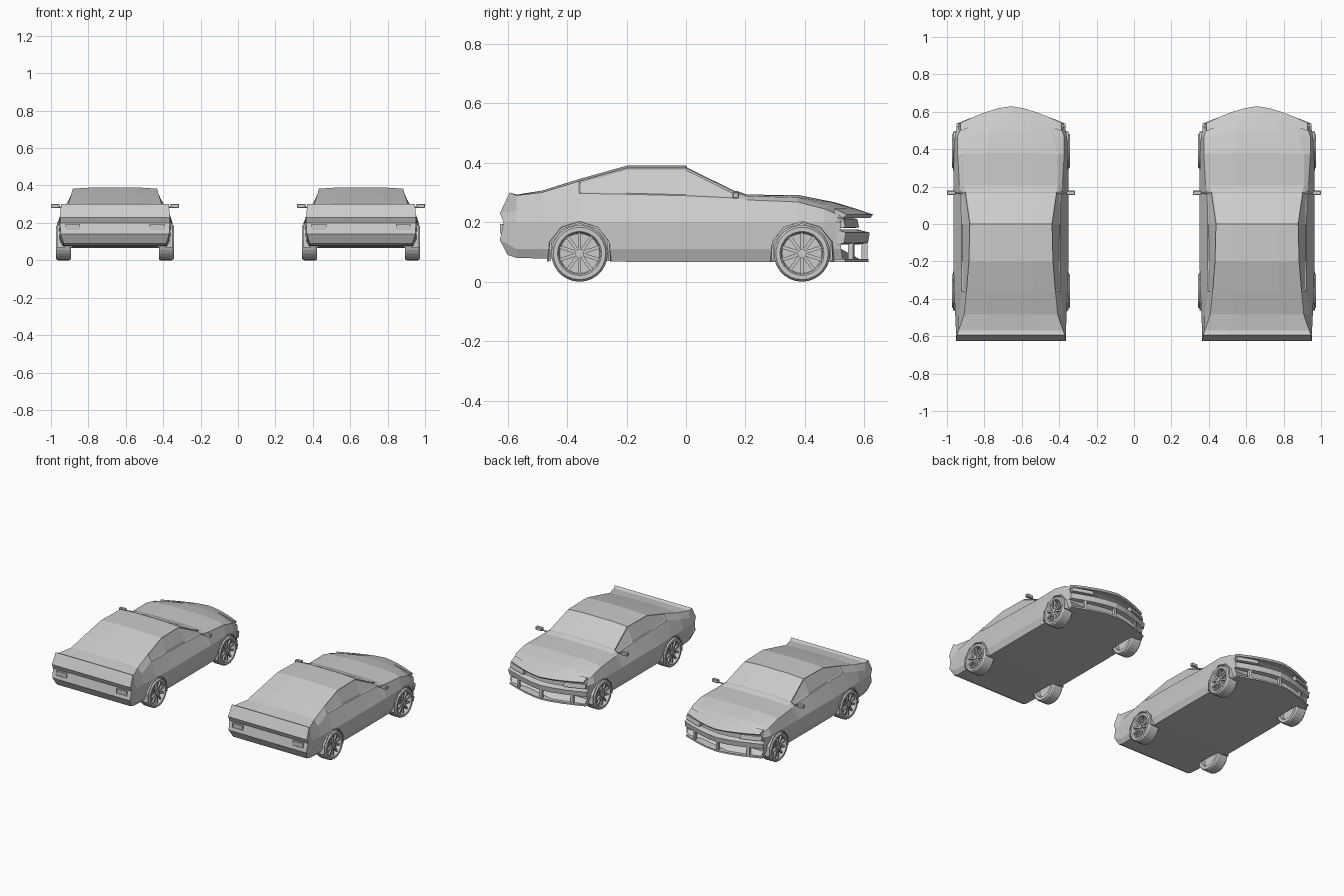
import bpy, bmesh
from math import pi, cos, sin
from mathutils import Matrix

if "Cube" in bpy.data.objects:
    bpy.data.objects.remove(bpy.data.objects["Cube"])

grey = bpy.data.materials.new("plain grey")
grey.use_nodes = True
GREY = (0.6, 0.6, 0.6, 1)
grey.diffuse_color = GREY
grey.node_tree.nodes["Principled BSDF"].inputs["Base Color"].default_value = GREY

parts = []


def finish(bm, name):
    """Turn a bmesh into a grey object and remember it as a car part."""
    bmesh.ops.recalc_face_normals(bm, faces=bm.faces)
    mesh = bpy.data.meshes.new(name)
    bm.to_mesh(mesh)
    bm.free()
    mesh.materials.append(grey)
    obj = bpy.data.objects.new(name, mesh)
    bpy.context.collection.objects.link(obj)
    parts.append(obj)
    return obj


def bow(x, y, depth=0.08):
    """Sweep the nose backwards towards its corners."""
    t = min(max((y - 0.3) / 0.3, 0), 1)
    return y - depth * (abs(x) / 0.29) ** 1.5 * t * t


def add_box(bm, size, centre, turn=None):
    matrix = (turn or Matrix()) @ Matrix.Translation(centre) @ Matrix.Diagonal((*size, 1))
    bmesh.ops.create_cube(bm, size=1, matrix=matrix)


def revolve(bm, profile, steps, y, side):
    """Revolve (x, radius) points around the wheel axle."""
    rings = []
    for k in range(steps):
        a = 2 * pi * k / steps
        rings.append([bm.verts.new((side * x, y + r * cos(a), AXLE_Z + r * sin(a)))
                      for x, r in profile])
    n = len(profile)
    for k in range(steps):
        a, b = rings[k], rings[(k + 1) % steps]
        for i in range(n):
            j = (i + 1) % n
            bm.faces.new((a[i], a[j], b[j], b[i]))


AXLE_Z = 0.095
AXLES = (-0.358, 0.39)
SIDES = (-1, 1)

# Body stations: y, floor z, half width, belt width, belt z, top width, edge z, centre z
stations = [
    (-0.605, 0.09, 0.294, 0.294, 0.23, 0.288, 0.3, 0.3),
    (-0.57, 0.08, 0.294, 0.285, 0.24, 0.28, 0.29, 0.293),
    (-0.485, 0.078, 0.298, 0.28, 0.265, 0.25, 0.3, 0.306),
    (-0.36, 0.072, 0.303, 0.263, 0.297, 0.238, 0.338, 0.345),
    (-0.2, 0.067, 0.308, 0.264, 0.294, 0.225, 0.383, 0.39),
    (0, 0.067, 0.308, 0.265, 0.289, 0.22, 0.383, 0.39),
    (0.172, 0.067, 0.308, 0.267, 0.281, 0.245, 0.298, 0.305),
    (0.205, 0.067, 0.308, 0.275, 0.275, 0.25, 0.288, 0.293),
    (0.38, 0.067, 0.305, 0.285, 0.268, 0.25, 0.283, 0.291),
    (0.5, 0.067, 0.3, 0.285, 0.245, 0.22, 0.257, 0.267),
    (0.57, 0.067, 0.292, 0.27, 0.225, 0.2, 0.236, 0.246),
    (0.6, 0.067, 0.29, 0.27, 0.215, 0.2, 0.225, 0.23),
]
# How far the tail columns lean in y, from floor to roof
tail_lean = (0.005, 0.005, -0.021, -0.008, -0.021, 0.012, 0.012, 0.012)


def section(k):
    y, floor, w, belt_w, belt_z, top_w, edge_z, top_z = stations[k]
    sill = 0.14 if k == 0 else 0.11
    half = [(0, floor), (w - 0.02, floor), (w - 0.004, sill), (w, 0.2),
            (belt_w, belt_z), (top_w, edge_z), (top_w / 2, top_z), (0, top_z)]
    pts = [(x, bow(x, y + (tail_lean[i] if k == 0 else 0)), z)
           for i, (x, z) in enumerate(half)]
    return pts + [(-x, py, z) for x, py, z in pts[-2:0:-1]]


bm = bmesh.new()
rows = [[bm.verts.new(p) for p in section(k)] for k in range(len(stations))]
N = len(rows[0])
panels = {}
for k in range(len(rows) - 1):
    for i in range(N):
        j = (i + 1) % N
        panels[k, i] = bm.faces.new((rows[k][i], rows[k][j], rows[k + 1][j], rows[k + 1][i]))
for row in (rows[0], rows[-1]):
    bm.faces.new((row[0], row[1], row[2], row[-2], row[-1]))
    for i in (2, 3):
        bm.faces.new((row[i], row[i + 1], row[-i - 1], row[-i]))
    bm.faces.new(row[4:11])
# Recessed side windows and windscreen
for group in ([panels[k, 4] for k in (3, 4, 5)], [panels[k, 9] for k in (3, 4, 5)],
              [panels[5, i] for i in (5, 6, 7, 8)]):
    bmesh.ops.recalc_face_normals(bm, faces=bm.faces)
    bmesh.ops.inset_region(bm, faces=group, thickness=0.006, depth=-0.004,
                           use_even_offset=True)
body = finish(bm, "body")

# Wheel arches cut from the body
bm = bmesh.new()
for y in AXLES:
    for s in SIDES:
        bmesh.ops.create_cone(
            bm, cap_ends=True, segments=10, radius1=0.104, radius2=0.104, depth=0.12,
            matrix=Matrix.Translation((s * 0.29, y, AXLE_Z)) @ Matrix.Rotation(pi / 2, 4, "Y"))
cutter = finish(bm, "arch_cutter")
parts.remove(cutter)
cutter.hide_render = True
cut = body.modifiers.new("arches", "BOOLEAN")
cut.operation = "DIFFERENCE"
cut.solver = "EXACT"
cut.object = cutter
bpy.context.view_layer.update()
body.data = bpy.data.meshes.new_from_object(
    body.evaluated_get(bpy.context.evaluated_depsgraph_get()))
body.modifiers.clear()
bpy.data.objects.remove(cutter)

# Wheels, each with a tyre, a dished disc, ten spokes and a hub
tyre = [(0.235, 0.07), (0.235, 0.09), (0.245, 0.095), (0.305, 0.095),
        (0.315, 0.088), (0.315, 0.074), (0.31, 0.07), (0.285, 0.067)]
for y, end in zip(AXLES, ("rear", "front")):
    for s, side in zip(SIDES, ("right", "left")):
        bm = bmesh.new()
        revolve(bm, tyre, 28, y, s)
        flat = Matrix.Rotation(pi / 2, 4, "Y")
        for x, r, depth in ((0.275, 0.07, 0.02), (0.297, 0.015, 0.03)):
            bmesh.ops.create_cone(bm, cap_ends=True, segments=20, radius1=r, radius2=r,
                                  depth=depth,
                                  matrix=Matrix.Translation((s * x, y, AXLE_Z)) @ flat)
        for k in range(10):
            turn = (Matrix.Translation((s * 0.3, y, AXLE_Z))
                    @ Matrix.Rotation(2 * pi * k / 10, 4, "X"))
            add_box(bm, (0.012, 0.011, 0.06), (0, 0, 0.04), turn)
        finish(bm, f"{end}_{side}_wheel")

# Arch lips standing slightly proud of the sides
bm = bmesh.new()
for y in AXLES:
    for s in SIDES:
        arcs = []
        for k in range(7):
            a = pi * (-0.08 + 1.16 * k / 6)
            arcs.append([bm.verts.new((s * x, y + r * cos(a), AXLE_Z + r * sin(a)))
                         for x, r in ((0.27, 0.1), (0.309, 0.1), (0.309, 0.107), (0.27, 0.113))])
        for a, b in zip(arcs, arcs[1:]):
            for i in range(4):
                j = (i + 1) % 4
                bm.faces.new((a[i], a[j], b[j], b[i]))
        bm.faces.new(arcs[0])
        bm.faces.new(arcs[-1])
finish(bm, "arch_lips")


def nose_strip(name, x0, x1, profile, depth=0.08, steps=8):
    """Sweep a closed (y, z) profile across the bowed nose."""
    bm = bmesh.new()
    cuts = []
    for k in range(steps + 1):
        x = x0 + (x1 - x0) * k / steps
        cuts.append([bm.verts.new((x, bow(x, y, depth), z)) for y, z in profile])
    for a, b in zip(cuts, cuts[1:]):
        for i in range(len(profile)):
            j = (i + 1) % len(profile)
            bm.faces.new((a[i], a[j], b[j], b[i]))
    bm.faces.new(cuts[0])
    bm.faces.new(cuts[-1])
    finish(bm, name)


def block(y0, y1, z0, z1):
    return [(y0, z0), (y1, z0), (y1, z1), (y0, z1)]


# Bonnet lip, bumper bars and chin
nose_strip("bonnet_lip", -0.27, 0.27, [(0.57, 0.222), (0.62, 0.215), (0.63, 0.226), (0.57, 0.246)], 0.1)
nose_strip("bumper", -0.292, 0.292, [(0.58, 0.125), (0.612, 0.13), (0.618, 0.165), (0.58, 0.175)])
nose_strip("chin", -0.285, 0.285, block(0.54, 0.613, 0.066, 0.076))
for x in (-0.2, 0, 0.2):
    nose_strip("chin_post", x - 0.008, x + 0.008, block(0.59, 0.61, 0.07, 0.13), steps=1)
for s, side in zip(SIDES, ("right", "left")):
    nose_strip(f"{side}_headlight", s * 0.15, s * 0.28,
               [(0.57, 0.18), (0.612, 0.182), (0.606, 0.21), (0.57, 0.218)], steps=4)

# Tail lamps: thin frames around a plate
bm = bmesh.new()
for s in SIDES:
    add_box(bm, (0.07, 0.008, 0.026), (s * 0.225, -0.619, 0.178))
    for dz in SIDES:
        add_box(bm, (0.078, 0.012, 0.004), (s * 0.225, -0.62, 0.178 + dz * 0.014))
    for dx in SIDES:
        add_box(bm, (0.004, 0.012, 0.03), (s * 0.225 + dx * 0.037, -0.62, 0.178))
finish(bm, "tail_lamps")

# Door mirrors on short arms
bm = bmesh.new()
for s in SIDES:
    add_box(bm, (0.05, 0.01, 0.008), (s * 0.28, 0.165, 0.284))
    add_box(bm, (0.046, 0.022, 0.022), (s * 0.319, 0.167, 0.291))
bmesh.ops.bevel(bm, geom=bm.edges[:], offset=0.003, segments=1, affect="EDGES")
finish(bm, "door_mirrors")

# Two matching cars side by side
OFFSET = 0.658
for obj in parts:
    twin = obj.copy()
    bpy.context.collection.objects.link(twin)
    twin.name = "right_car_" + obj.name
    obj.name = "left_car_" + obj.name
    obj.location.x, twin.location.x = OFFSET, -OFFSET
